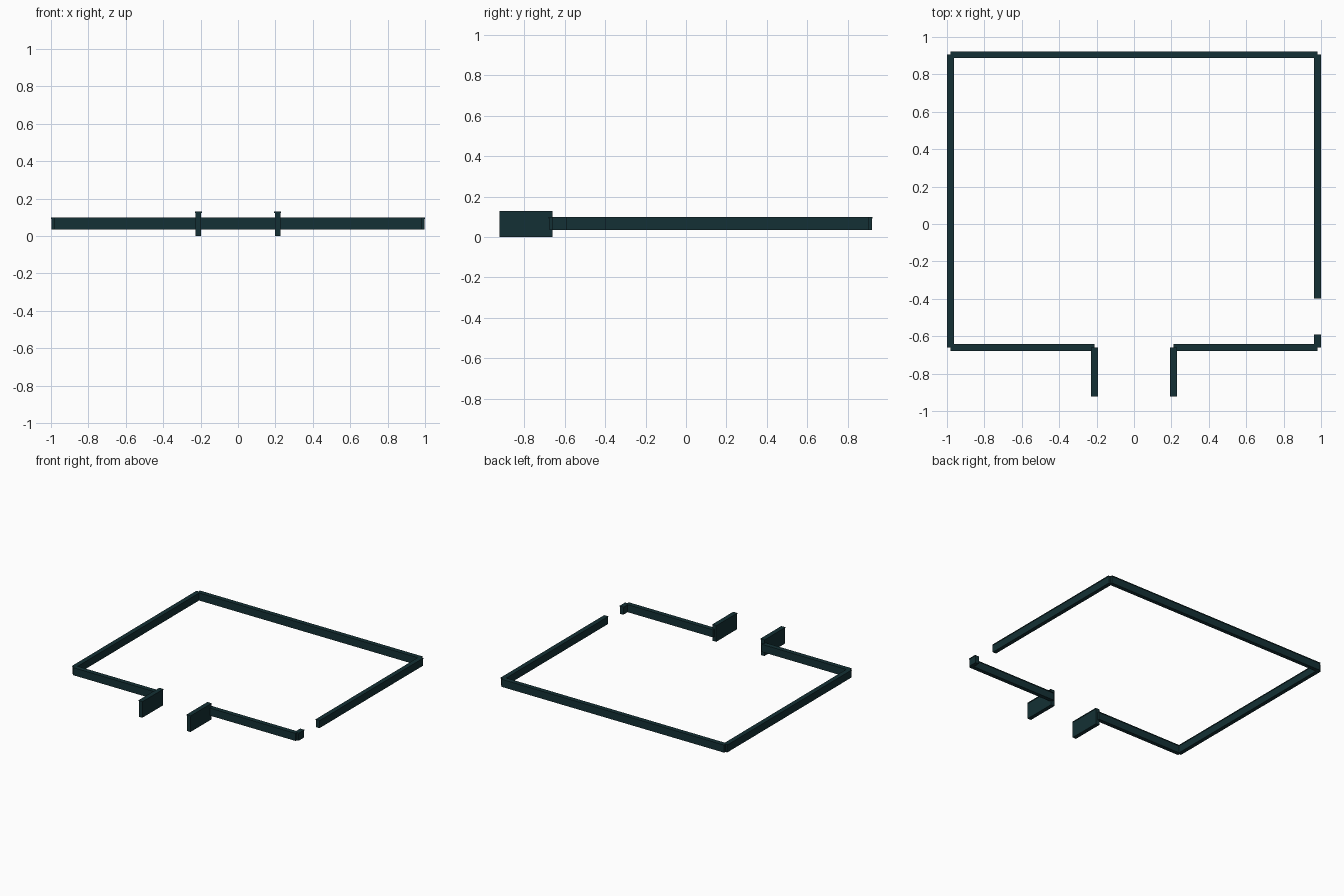
import bpy, bmesh
from mathutils import Matrix, Vector

if "Cube" in bpy.data.objects:
    bpy.data.objects.remove(bpy.data.objects["Cube"])

mat = bpy.data.materials.new("dark_teal")
mat.diffuse_color = (0.007, 0.03, 0.035, 1)
mat.use_nodes = True
mat.node_tree.nodes["Principled BSDF"].inputs["Base Color"].default_value = mat.diffuse_color

BODY, CAP, CAP_H = 0.031, 0.037, 0.006


def add_box(bm, lo, hi):
    lo, hi = Vector(lo), Vector(hi)
    m = Matrix.Translation((lo + hi) / 2) @ Matrix.Diagonal((*(hi - lo), 1))
    bmesh.ops.create_cube(bm, size=1, matrix=m)


def wall(name, a, b, z0, z1):
    """Straight wall from a to b with a slightly wider thin cap."""
    bm = bmesh.new()
    along_x = abs(b[0] - a[0]) > abs(b[1] - a[1])
    for width, lo_z, hi_z in ((BODY, z0, z1 - CAP_H), (CAP, z1 - CAP_H, z1)):
        h = width / 2
        px, py = (0, h) if along_x else (h, 0)
        add_box(bm, (min(a[0], b[0]) - px, min(a[1], b[1]) - py, lo_z),
                (max(a[0], b[0]) + px, max(a[1], b[1]) + py, hi_z))
    me = bpy.data.meshes.new(name)
    bm.to_mesh(me)
    bm.free()
    me.materials.append(mat)
    ob = bpy.data.objects.new(name, me)
    bpy.context.collection.objects.link(ob)


X, BACK, FRONT, DOOR = 0.9815, 0.905, -0.661, 0.212
LOW, HIGH = 0.036, 0.098

# Perimeter walls, the right one broken by a gap
wall("back_wall", (-X, BACK), (X, BACK), LOW, HIGH)
wall("left_wall", (-X, FRONT), (-X, BACK), LOW, HIGH)
wall("right_wall", (X, -0.398), (X, BACK), LOW, HIGH)
wall("right_wall_stub", (X, FRONT), (X, -0.592), LOW, HIGH)

# Front walls and taller entrance walls on each side of the opening
for side, s in (("left", -1), ("right", 1)):
    wall(f"front_wall_{side}", (s * X, FRONT), (s * DOOR, FRONT), LOW, HIGH)
    wall(f"entrance_wall_{side}", (s * DOOR, -0.923), (s * DOOR, FRONT), 0, 0.13)
